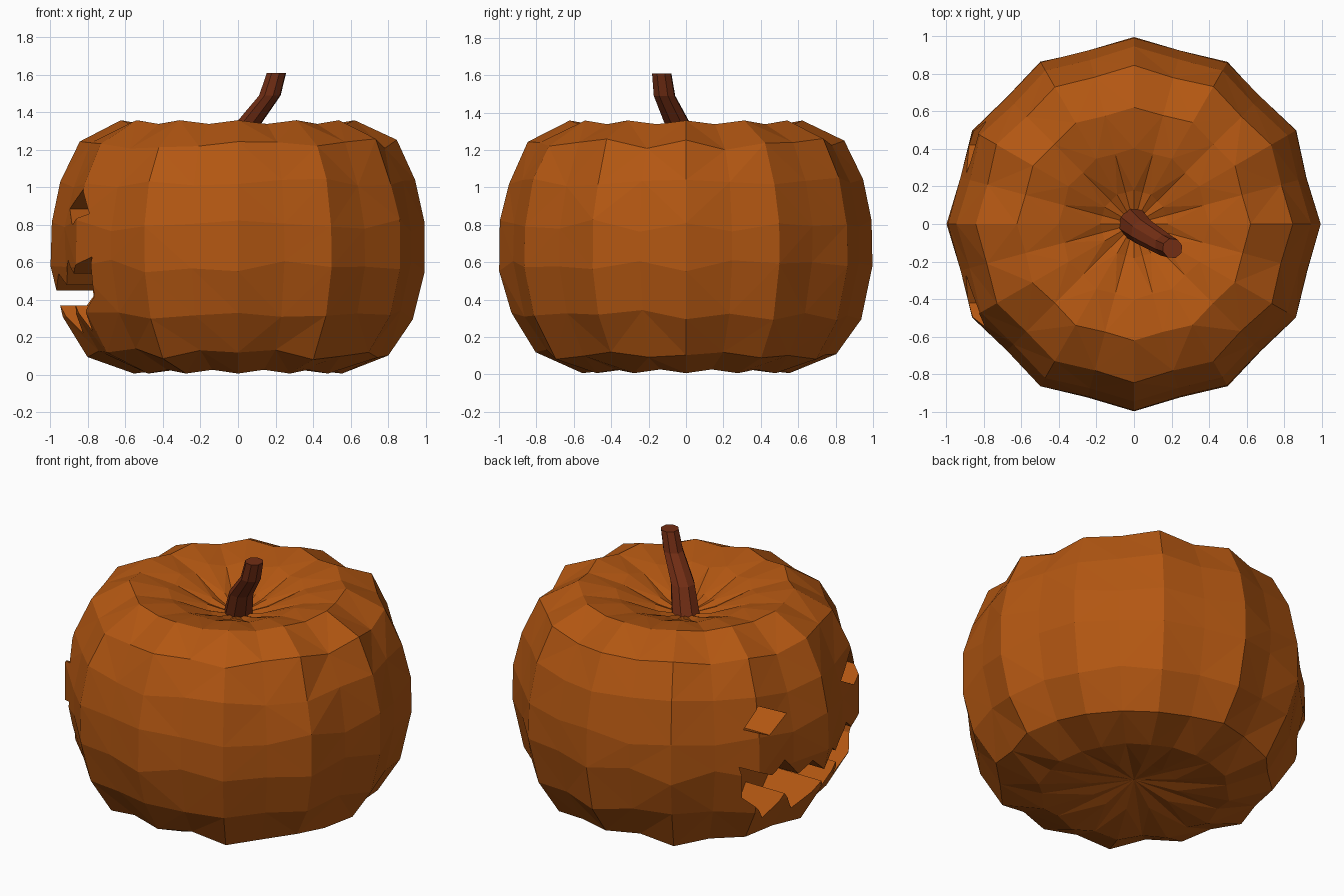
import bpy, bmesh, math, random
from mathutils import Vector

if "Cube" in bpy.data.objects:
    bpy.data.objects.remove(bpy.data.objects["Cube"])

random.seed(4)

def material(name, rgb):
    m = bpy.data.materials.new(name)
    m.diffuse_color = (*rgb, 1)
    m.use_nodes = True
    m.node_tree.nodes["Principled BSDF"].inputs["Base Color"].default_value = m.diffuse_color
    return m

ORANGE = material("pumpkin orange", (0.45, 0.095, 0.006))
BROWN = material("stem brown", (0.17, 0.027, 0.007))

def make_object(name, bm, mat):
    bmesh.ops.recalc_face_normals(bm, faces=bm.faces[:])
    me = bpy.data.meshes.new(name)
    bm.to_mesh(me)
    bm.free()
    me.materials.append(mat)
    ob = bpy.data.objects.new(name, me)
    bpy.context.collection.objects.link(ob)
    return ob

def skin(bm, rings):
    for a, b in zip(rings, rings[1:]):
        n = len(a)
        for i in range(n):
            j = (i + 1) % n
            bm.faces.new((a[i], a[j], b[j], b[i]))

# pumpkin body: ribbed lathe with a dimple at top and bottom
PROFILE = [(0.25, 0.05), (0.55, 0.015), (0.80, 0.105), (0.93, 0.32), (0.99, 0.58),
           (0.99, 0.80), (0.94, 1.03), (0.84, 1.23), (0.62, 1.35), (0.40, 1.31), (0.18, 1.22)]
SEG = 24
bm = bmesh.new()
rings = []
for k, (r, z) in enumerate(PROFILE):
    ring = []
    for i in range(SEG):
        a = 2 * math.pi * i / SEG
        ridge = i % 2 == 0
        rr = r * (1.01 if ridge else 0.968) * random.uniform(0.992, 1.0)
        zz = z + (0.008 if ridge else -0.012) * (1 if z > 0.7 else -1)
        if 2 <= k <= 7:
            zz += random.uniform(-0.025, 0.025)
        ring.append(bm.verts.new((rr * math.cos(a), rr * math.sin(a), max(zz, 0))))
    rings.append(ring)
skin(bm, rings)
for ring, z in ((rings[0], 0.09), (rings[-1], 1.17)):
    c = bm.verts.new((0, 0, z))
    for i in range(SEG):
        bm.faces.new((ring[i], ring[(i + 1) % SEG], c))
bmesh.ops.triangulate(bm, faces=bm.faces[:])
body = make_object("pumpkin_body", bm, ORANGE)

# carved face on the -x side: diamond eyes and a jagged mouth
EYE = [(0.55, 0.86), (0.47, 0.99), (0.27, 0.885), (0.42, 0.80)]
UPPER = [(0.58, 0.63), (0.40, 0.54), (0.31, 0.61), (0.19, 0.48), (0.10, 0.54)]
LOWER = [(0.54, 0.42), (0.36, 0.23), (0.26, 0.37), (0.14, 0.22)]

def mirrored(points):
    return [(-y, z) for y, z in points]

mouth = (UPPER + [(0, 0.45)] + mirrored(UPPER)[::-1]
         + mirrored(LOWER) + [(0, 0.37)] + LOWER[::-1])

for name, outline in (("eye_cutter_left", EYE), ("eye_cutter_right", mirrored(EYE)),
                      ("mouth_cutter", mouth)):
    bm = bmesh.new()
    loops = [[bm.verts.new((x, y, z)) for y, z in outline] for x in (-1.3, -0.6)]
    skin(bm, loops)
    for loop in loops:
        bm.faces.new(loop)
    bmesh.ops.triangulate(bm, faces=bm.faces[:])
    cutter = make_object(name, bm, ORANGE)
    mod = body.modifiers.new(name, 'BOOLEAN')
    mod.operation, mod.solver, mod.object = 'DIFFERENCE', 'EXACT', cutter
    bpy.context.view_layer.objects.active = body
    bpy.ops.object.modifier_apply(modifier=name)
    bpy.data.objects.remove(cutter)

# bent stem
bm = bmesh.new()
rings = []
for x, y, z, r in ((-0.02, 0.02, 1.12, 0.09), (0.055, -0.045, 1.34, 0.072),
                   (0.17, -0.115, 1.49, 0.06), (0.205, -0.13, 1.61, 0.054)):
    rings.append([bm.verts.new((x + r * math.cos(i * math.pi / 4 + 0.3),
                                y + r * math.sin(i * math.pi / 4 + 0.3), z)) for i in range(8)])
skin(bm, rings)
bm.faces.new(rings[0])
bm.faces.new(rings[-1])
make_object("stem", bm, BROWN)
